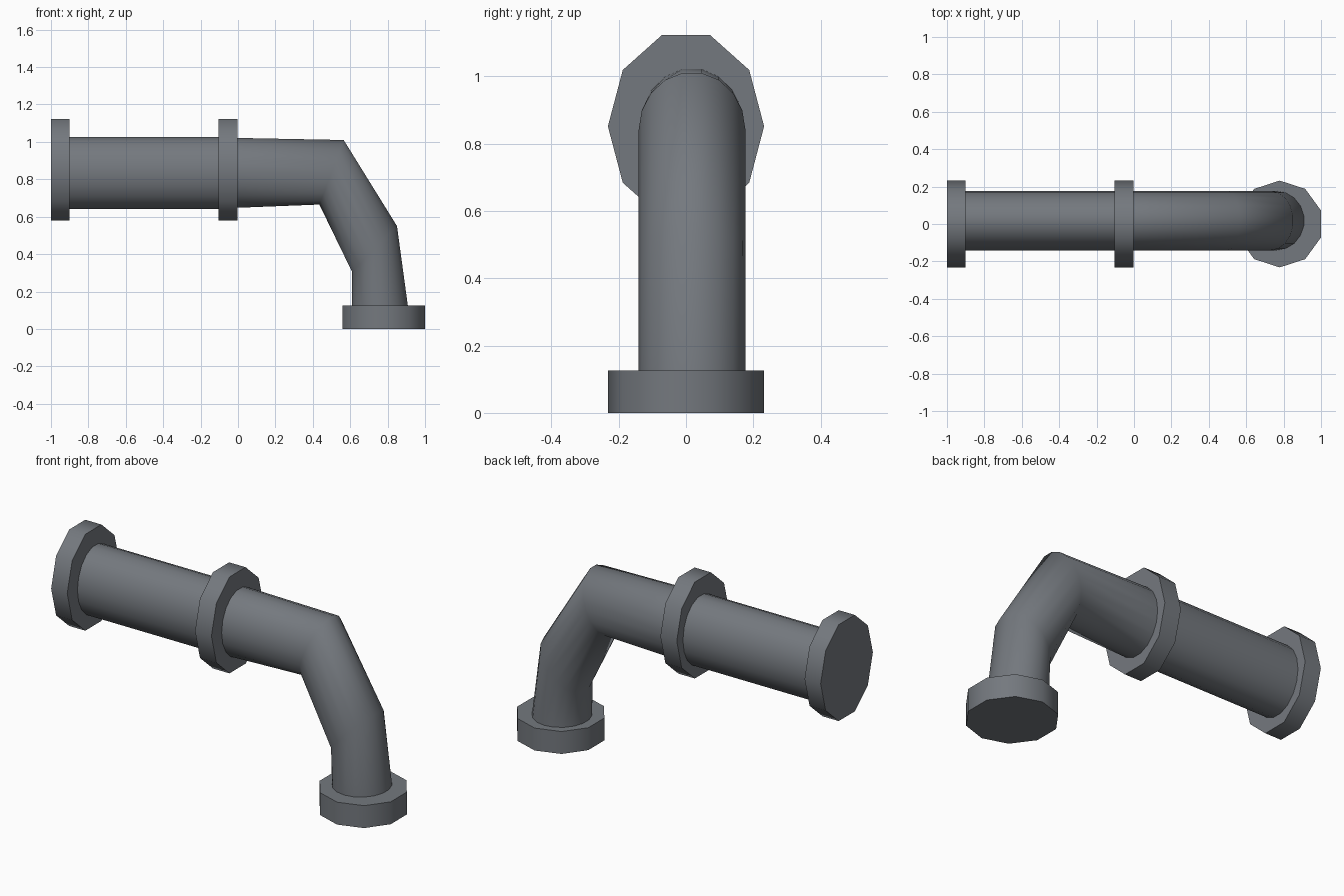
import bpy, bmesh
from math import sin, cos, pi

if "Cube" in bpy.data.objects:
    bpy.data.objects.remove(bpy.data.objects["Cube"])

metal = bpy.data.materials.new("dark_metal")
metal.diffuse_color = (0.175, 0.19, 0.21, 1)
metal.use_nodes = True
metal.node_tree.nodes["Principled BSDF"].inputs["Base Color"].default_value = metal.diffuse_color

def loft(name, rings):
    """Skin a closed tube through rings: smooth sides, flat sharp-edged ends."""
    bm = bmesh.new()
    loops = [[bm.verts.new(p) for p in ring] for ring in rings]
    n = len(loops[0])
    for a, b in zip(loops, loops[1:]):
        for i in range(n):
            j = (i + 1) % n
            bm.faces.new((a[i], a[j], b[j], b[i])).smooth = True
    for cap in (bm.faces.new(loops[0]), bm.faces.new(loops[-1])):
        for e in cap.edges:
            e.smooth = False
    bmesh.ops.recalc_face_normals(bm, faces=bm.faces)
    mesh = bpy.data.meshes.new(name)
    bm.to_mesh(mesh)
    bm.free()
    mesh.materials.append(metal)
    ob = bpy.data.objects.new(name, mesh)
    bpy.context.collection.objects.link(ob)
    return ob

def section(inner, outer, y=0.018, ry=0.159, n=18):
    """Elliptic ring whose flats touch the inner and outer (x, z) points."""
    k = sin(2 * pi * round(n / 4) / n)
    cx, cz = (inner[0] + outer[0]) / 2, (inner[1] + outer[1]) / 2
    hx, hz = (outer[0] - inner[0]) / 2 / k, (outer[1] - inner[1]) / 2 / k
    return [(cx + hx * sin(t), y + ry * cos(t), cz + hz * sin(t))
            for t in (2 * pi * i / n for i in range(n))]

# straight pipe between the two upright flanges
loft("straight_pipe", [section((x, 0.642), (x, 1.026)) for x in (-0.94, -0.05)])

# elbow bending down to the base flange
elbow = [((-0.05, 0.646), (-0.05, 1.022)), ((0.435, 0.665), (0.565, 1.01)),
         ((0.61, 0.305), (0.85, 0.55)), ((0.61, 0.125), (0.908, 0.125)),
         ((0.61, 0.06), (0.917, 0.06))]
loft("elbow_pipe", [section(a, b) for a, b in elbow])

# ten-sided flanges
for name, x0, x1 in (("end_flange", -1.0, -0.9), ("middle_flange", -0.105, -0.003)):
    loft(name, [section((x, 0.58), (x, 1.122), 0, 0.232, 10) for x in (x0, x1)])
loft("base_flange", [section((0.558, z), (1.0, z), 0, 0.232, 10) for z in (0, 0.126)])
